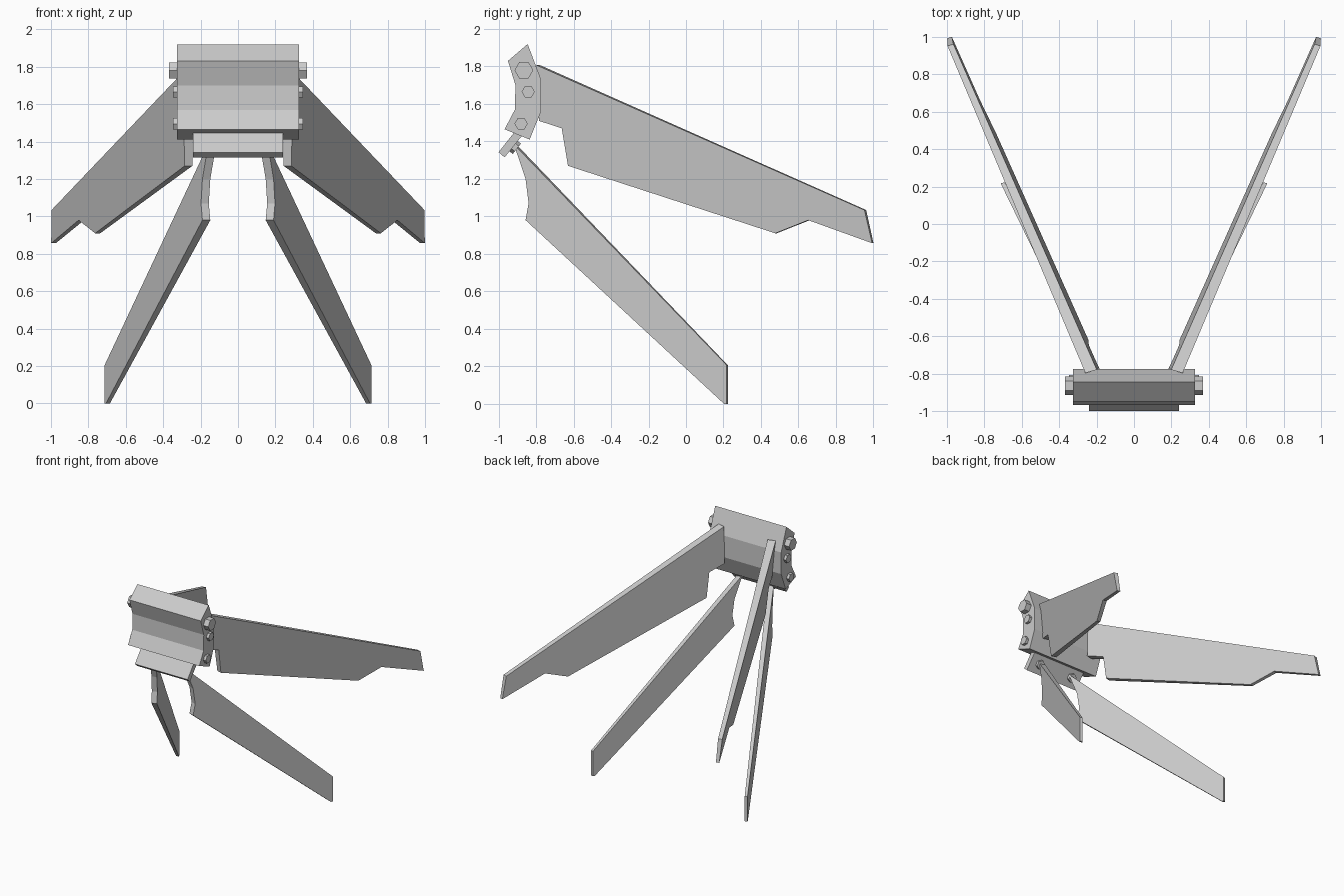
import bpy
import bmesh
import math
from mathutils import Vector, Matrix

if "Cube" in bpy.data.objects:
    bpy.data.objects.remove(bpy.data.objects["Cube"], do_unlink=True)

grey = bpy.data.materials.new("plain grey")
grey.use_nodes = True
COLOUR = (0.6, 0.6, 0.6, 1)
grey.diffuse_color = COLOUR
grey.node_tree.nodes["Principled BSDF"].inputs["Base Color"].default_value = COLOUR


def finish(name, bm):
    bmesh.ops.recalc_face_normals(bm, faces=bm.faces)
    mesh = bpy.data.meshes.new(name)
    bm.to_mesh(mesh)
    bm.free()
    mesh.materials.append(grey)
    obj = bpy.data.objects.new(name, mesh)
    bpy.context.collection.objects.link(obj)
    return obj


def slab(name, profile, outer, inner):
    """Solid between two side faces; outer and inner map (y, z) to a point."""
    bm = bmesh.new()
    a = [bm.verts.new(outer(y, z)) for y, z in profile]
    b = [bm.verts.new(inner(y, z)) for y, z in profile]
    bm.faces.new(a)
    bm.faces.new(b[::-1])
    for i in range(len(a)):
        j = (i + 1) % len(a)
        bm.faces.new((a[j], a[i], b[i], b[j]))
    return finish(name, bm)


def bar(name, profile, half):
    return slab(name, profile, lambda y, z: (half, y, z), lambda y, z: (-half, y, z))


def bolt(name, centre, axis, radius, length):
    """Hexagonal head centred on a point, pointing along axis."""
    bm = bmesh.new()
    bmesh.ops.create_cone(bm, cap_ends=True, segments=6, radius1=radius,
                          radius2=radius, depth=length)
    turn = Vector(axis).to_track_quat('Z', 'Y').to_matrix().to_4x4()
    bm.transform(Matrix.Translation(centre) @ turn @ Matrix.Rotation(math.pi / 6 * (axis[0] != 0), 4, 'Z'))
    return finish(name, bm)


def fin(name, side, profile, plane, thickness):
    """Splayed blade lying on a slanted plane, tapering in thickness."""
    def outer(y, z):
        return (side * plane(y, z), y, z)

    def inner(y, z):
        t = thickness(y, z)
        return (side * (plane(y, z) - t), y + 0.3 * t, z)
    return slab(name, profile, outer, inner)


# Bent central housing and the small plate hanging below it
bar("housing", [(-0.845, 1.92), (-0.95, 1.83), (-0.91, 1.70), (-0.913, 1.57),
                (-0.968, 1.465), (-0.834, 1.41), (-0.775, 1.557), (-0.775, 1.735)], 0.325)
bar("lower_plate", [(-0.915, 1.45), (-1.0, 1.343), (-0.968, 1.315), (-0.875, 1.43)], 0.24)

UPPER = [(-0.797, 1.807), (0.952, 1.034), (0.993, 0.857), (0.652, 0.98),
         (0.476, 0.91), (-0.63, 1.27), (-0.663, 1.47), (-0.785, 1.51)]
LOWER = [(-0.914, 1.38), (0.217, 0.206), (0.217, 0.0), (0.203, 0.0),
         (-0.856, 0.98), (-0.84, 1.07), (-0.856, 1.2), (-0.91, 1.36)]

for label, side in (("left", 1), ("right", -1)):
    # Long upper blade and lower leg blade
    fin(label + "_upper_blade", side, UPPER,
        lambda y, z: 0.4536 + 0.4646 * y + 0.0978 * z,
        lambda y, z: 0.038 * z - 0.0076)
    fin(label + "_lower_blade", side, LOWER,
        lambda y, z: 0.607 + 0.487 * y,
        lambda y, z: 0.025 - 0.02 * y)
    # Hexagonal bolts on the housing ends
    for spot, y, z, r, out in (("top", -0.865, 1.78, 0.05, 0.045),
                               ("middle", -0.842, 1.665, 0.035, 0.022),
                               ("bottom", -0.88, 1.495, 0.035, 0.022)):
        bolt(f"{label}_{spot}_bolt", (side * (0.325 + out / 2 - 0.01), y, z),
             (side, 0, 0), r, out + 0.02)
    # Bolts under the lower plate that hold the leg blades
    bolt(label + "_plate_bolt", (side * 0.155, -0.92, 1.375), (0, 0.78, -0.62), 0.035, 0.045)
